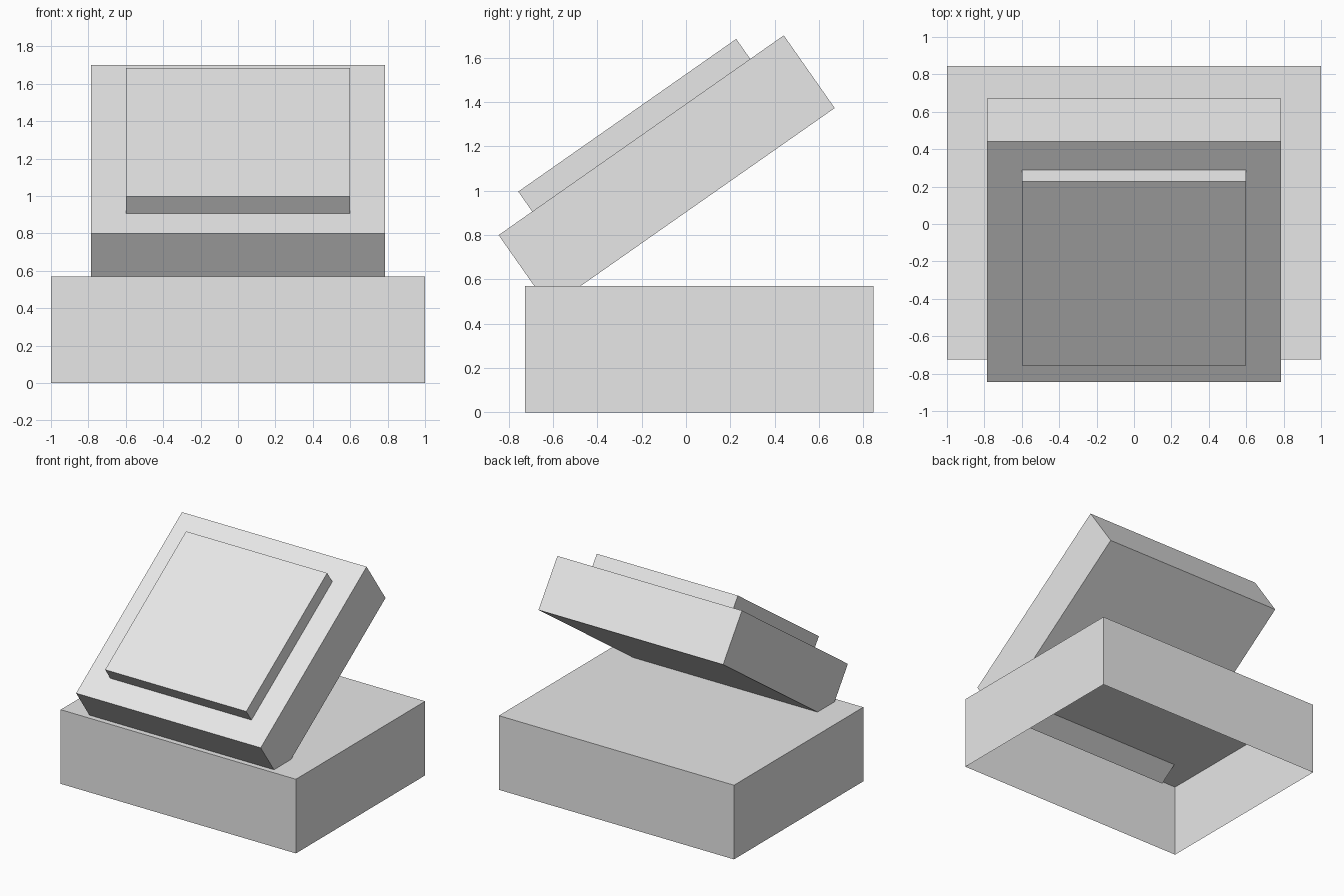
import bpy, bmesh, math
from mathutils import Vector, Matrix

if "Cube" in bpy.data.objects:
    bpy.data.objects.remove(bpy.data.objects["Cube"])

grey = bpy.data.materials.new("light_grey")
grey.diffuse_color = (0.8, 0.8, 0.8, 1)
grey.use_nodes = True
grey.node_tree.nodes["Principled BSDF"].inputs["Base Color"].default_value = grey.diffuse_color


def box(name, lo, hi, matrix=Matrix(), open_bottom=False):
    """Box between two corners, placed by a matrix."""
    lo, hi = Vector(lo), Vector(hi)
    bm = bmesh.new()
    bmesh.ops.create_cube(bm, size=1)
    for v in bm.verts:
        v.co = [(lo[i] + hi[i]) / 2 + v.co[i] * (hi[i] - lo[i]) for i in range(3)]
    if open_bottom:
        bm.normal_update()
        bottom = [f for f in bm.faces if f.normal.z < -0.9]
        bmesh.ops.delete(bm, geom=bottom, context='FACES')
    bm.transform(matrix)
    mesh = bpy.data.meshes.new(name)
    bm.to_mesh(mesh)
    bm.free()
    mesh.materials.append(grey)
    obj = bpy.data.objects.new(name, mesh)
    bpy.context.collection.objects.link(obj)
    return obj


# Hollow base, open underneath
box("base", (-1, -0.725, 0), (1, 0.845, 0.57), open_bottom=True)

# Tilted frame: origin on the slab's upper front edge, local y runs up the slope
tilt = Matrix.Translation((0, -0.845, 0.80)) @ Matrix.Rotation(math.radians(35), 4, 'X')

# Tilted slab, its lower front edge sunk through the base top
box("tilted_slab", (-0.785, 0, -0.40), (0.785, 1.57, 0), tilt)

# Raised pad on the slab
box("raised_pad", (-0.6, 0.185, -0.01), (0.6, 1.385, 0.11), tilt)
